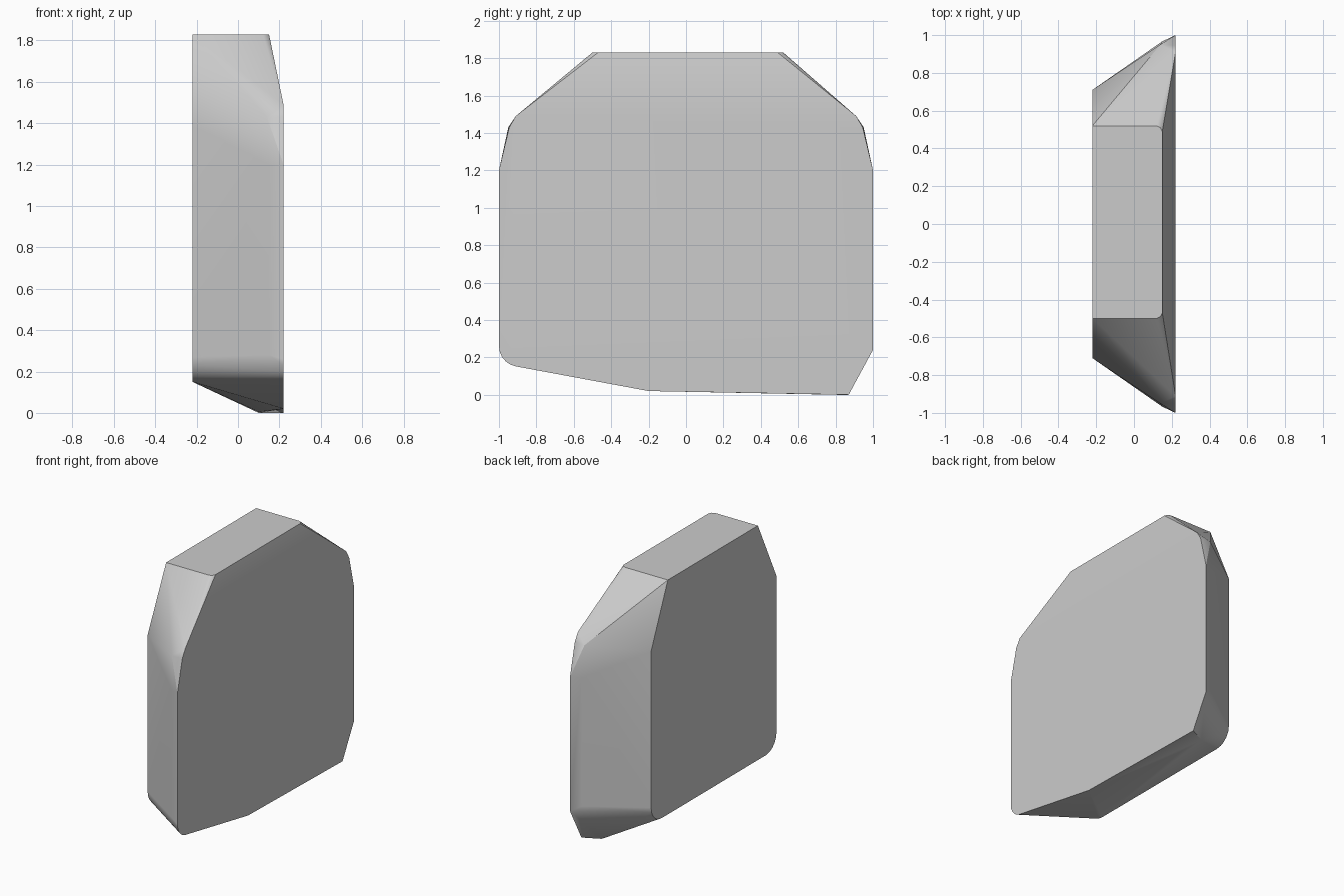
import bpy
import bmesh
import math

cube = bpy.data.objects.get("Cube")
if cube:
    bpy.data.objects.remove(cube, do_unlink=True)


def make_material(name, level):
    mat = bpy.data.materials.new(name)
    mat.use_nodes = True
    colour = (level, level, level, 1)
    mat.diffuse_color = colour
    mat.node_tree.nodes["Principled BSDF"].inputs["Base Color"].default_value = colour
    return mat


def arc(y, z, radius, start, end, steps=5):
    """Points of a rounded corner in the y-z plane."""
    angles = [start + (end - start) * i / steps for i in range(steps + 1)]
    return [(y + radius * math.cos(math.radians(a)),
             z + radius * math.sin(math.radians(a))) for a in angles]


FRONT, BACK, TOP = 0.22, -0.22, 1.83

# Wide face: rounded lower corner, kinked underside, chamfered shoulders
wide = arc(-0.89, 0.26, 0.11, 180, 260)
wide += [(-0.2, 0.02), (0.87, 0), (1, 0.24)]
for side in (-1, 1):
    wide += [(side, 1.2), (side * 0.945, 1.43), (side * 0.91, 1.49)]

# Narrow face: rounded lower corners and the same shoulders
narrow = []
for side in (-1, 1):
    narrow += [(side * y, z) for y, z in arc(0.59, 0.27, 0.12, 0, -90)]
    narrow += [(side * 0.71, 1.39), (side * 0.66, 1.49)]

points = [(FRONT, y, z) for y, z in wide] + [(BACK, y, z) for y, z in narrow]

# Flat top with small rounded corners, and the bevel along both side walls
for side, end in ((-1, -0.5), (1, 0.52)):
    points += [(BACK, end, TOP), (0.12, end, TOP),
               (0.14, end - side * 0.01, TOP), (0.15, end - side * 0.03, TOP)]
    points += [(0.15, side * 0.967, 1.2), (0.14, side * 0.95, 1.43),
               (0.15, side * 0.967, 0.28)]

# Small flat foot under the deep end
points += [(0.1, 0.81, 0), (0.1, 0.6, 0.005)]

# Skin the profiles into one convex block
bm = bmesh.new()
for p in points:
    bm.verts.new(p)
bmesh.ops.convex_hull(bm, input=bm.verts)
loose = [v for v in bm.verts if not v.link_faces]
bmesh.ops.delete(bm, geom=loose, context='VERTS')
bmesh.ops.dissolve_limit(bm, angle_limit=math.radians(1),
                         verts=bm.verts, edges=bm.edges)
bmesh.ops.recalc_face_normals(bm, faces=bm.faces)

mesh = bpy.data.meshes.new("chamfered_block")
bm.to_mesh(mesh)
bm.free()
mesh.materials.append(make_material("light grey", 0.6))
block = bpy.data.objects.new("chamfered_block", mesh)
bpy.context.collection.objects.link(block)

bpy.ops.object.select_all(action='DESELECT')
block.select_set(True)
bpy.context.view_layer.objects.active = block
bpy.ops.object.shade_smooth_by_angle(angle=math.radians(30))

# Keep the large faces flat while the soft edges blend
weighted = block.modifiers.new("flat_faces", 'WEIGHTED_NORMAL')
weighted.keep_sharp = True
